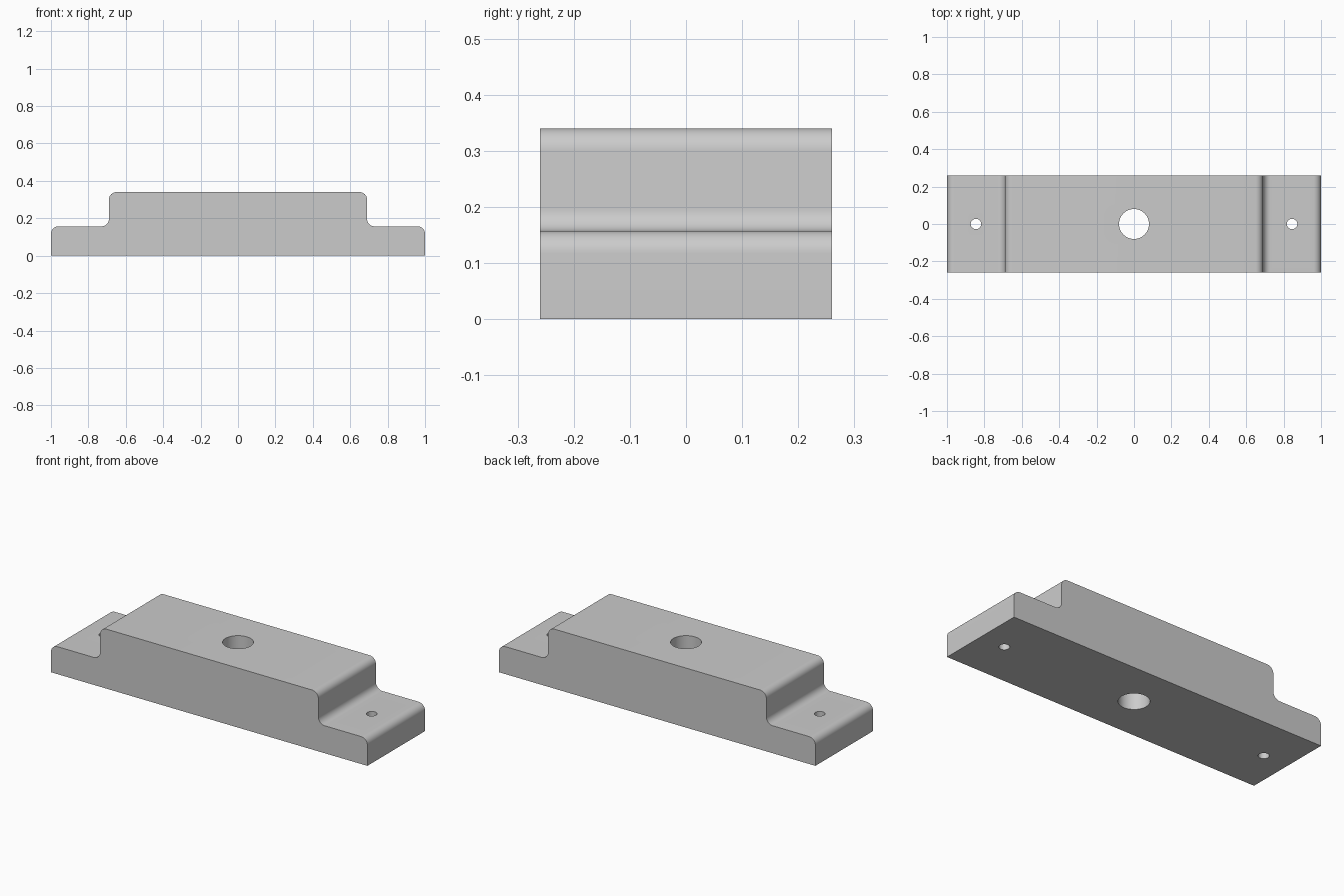
import bpy
import bmesh
from math import cos, sin, pi, radians

cube = bpy.data.objects.get("Cube")
if cube:
    bpy.data.objects.remove(cube, do_unlink=True)

HALF_DEPTH = 0.26
STEP_X, STEP_Z, TOP_Z = 0.69, 0.157, 0.34
FILLET = 0.04
SEGMENTS = 10

grey = bpy.data.materials.new("plain grey")
grey.use_nodes = True
colour = (0.6, 0.6, 0.6, 1)
grey.diffuse_color = colour
grey.node_tree.nodes["Principled BSDF"].inputs["Base Color"].default_value = colour


def arc(cx, cz, start, end):
    """Points of a rounded corner, angles in degrees."""
    angles = [radians(start + (end - start) * i / SEGMENTS) for i in range(SEGMENTS + 1)]
    return [(cx + FILLET * cos(a), cz + FILLET * sin(a)) for a in angles]


# Stepped block: half profile, mirrored and extruded through the depth
half = [(1, 0)]
half += arc(1 - FILLET, STEP_Z - FILLET, 0, 90)
half += arc(STEP_X + FILLET, STEP_Z + FILLET, 270, 180)
half += arc(STEP_X - FILLET, TOP_Z - FILLET, 0, 90)
profile = half + [(-x, z) for x, z in reversed(half)]

bm = bmesh.new()
face = bm.faces.new([bm.verts.new((x, -HALF_DEPTH, z)) for x, z in profile])
extruded = bmesh.ops.extrude_face_region(bm, geom=[face], use_keep_orig=True)
moved = [g for g in extruded["geom"] if isinstance(g, bmesh.types.BMVert)]
bmesh.ops.translate(bm, verts=moved, vec=(0, 2 * HALF_DEPTH, 0))
bmesh.ops.recalc_face_normals(bm, faces=bm.faces)
mesh = bpy.data.meshes.new("stepped_block")
bm.to_mesh(mesh)
bm.free()
mesh.materials.append(grey)
block = bpy.data.objects.new("stepped_block", mesh)
bpy.context.collection.objects.link(block)


# Through holes: one large in the centre, one small in each end flange
def drill(name, x, radius):
    bpy.ops.mesh.primitive_cylinder_add(vertices=48, radius=radius, depth=1, location=(x, 0, 0.2))
    cutter = bpy.context.object
    cutter.name = name
    cutter.data.materials.append(grey)
    cutter.hide_render = True
    cut = block.modifiers.new(name, "BOOLEAN")
    cut.operation = "DIFFERENCE"
    cut.solver = "EXACT"
    cut.object = cutter
    bpy.ops.object.select_all(action="DESELECT")
    block.select_set(True)
    bpy.context.view_layer.objects.active = block
    bpy.ops.object.modifier_apply(modifier=name)
    bpy.data.objects.remove(cutter, do_unlink=True)


drill("centre_hole", 0, 0.08)
for side, name in ((1, "left_hole"), (-1, "right_hole")):
    drill(name, side * 0.845, 0.028)

bpy.ops.object.shade_smooth_by_angle(angle=pi / 6)
